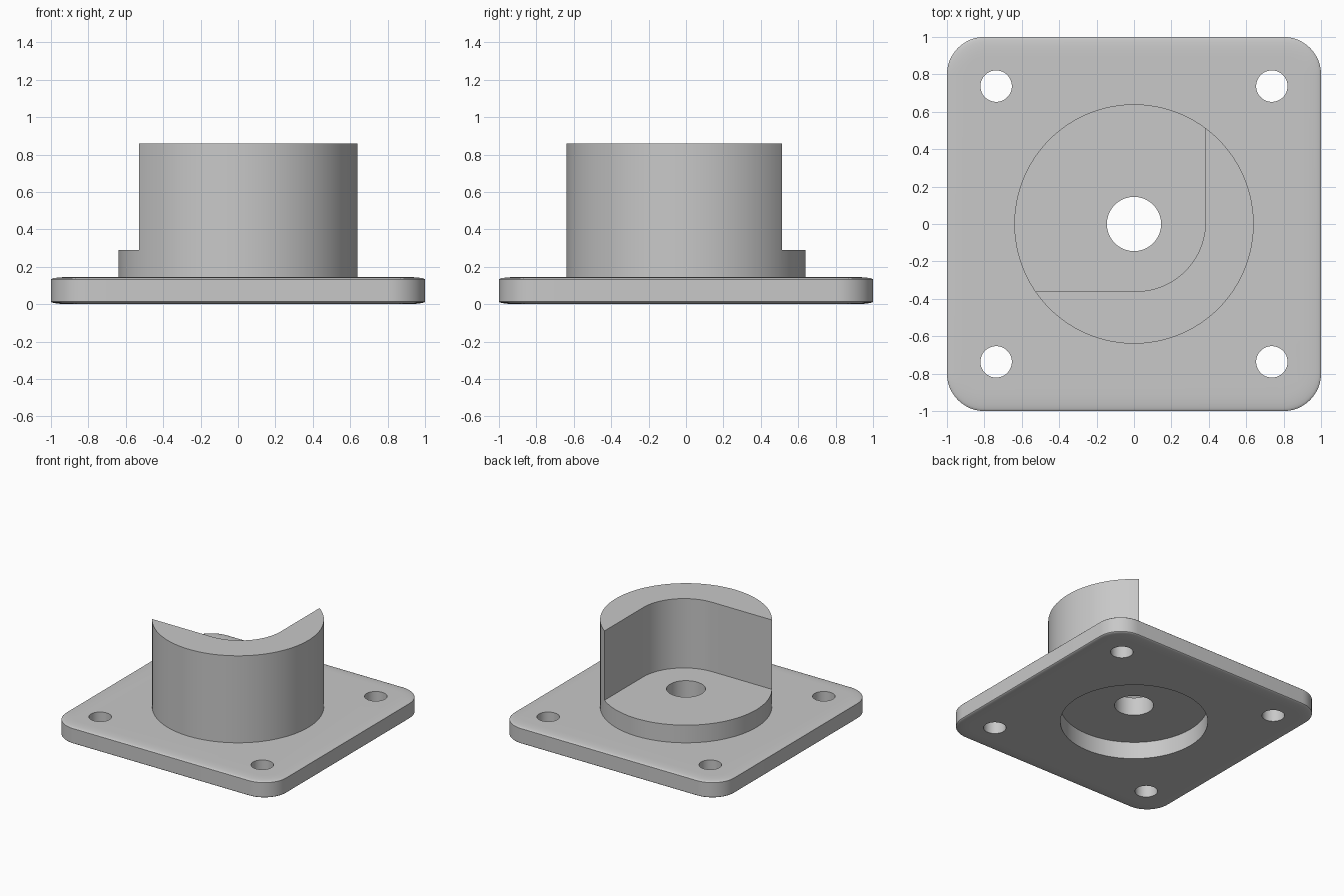
import bpy, bmesh
from math import cos, sin, pi, radians

if "Cube" in bpy.data.objects:
    bpy.data.objects.remove(bpy.data.objects["Cube"], do_unlink=True)

GREY = (0.58, 0.58, 0.58, 1)
mat = bpy.data.materials.new("light grey")
mat.use_nodes = True
mat.diffuse_color = GREY
mat.node_tree.nodes["Principled BSDF"].inputs["Base Color"].default_value = GREY


def arc(cx, cy, r, start, end, n):
    angles = [radians(start + (end - start) * i / n) for i in range(n + 1)]
    return [(cx + r * cos(a), cy + r * sin(a)) for a in angles]


def circle(cx, cy, r, n=64):
    return arc(cx, cy, r, 0, 360, n)[:-1]


def loft(name, layers):
    """Solid from stacked outlines: list of (outline, z)."""
    bm = bmesh.new()
    rings = [[bm.verts.new((x, y, z)) for x, y in pts] for pts, z in layers]
    for low, high in zip(rings, rings[1:]):
        for i in range(len(low)):
            j = (i + 1) % len(low)
            bm.faces.new((low[i], low[j], high[j], high[i]))
    bm.faces.new(rings[0][::-1])
    bm.faces.new(rings[-1])
    bmesh.ops.recalc_face_normals(bm, faces=bm.faces)
    mesh = bpy.data.meshes.new(name)
    bm.to_mesh(mesh)
    bm.free()
    mesh.materials.append(mat)
    obj = bpy.data.objects.new(name, mesh)
    bpy.context.collection.objects.link(obj)
    return obj


def combine(target, tool, operation):
    mod = target.modifiers.new("boolean", 'BOOLEAN')
    mod.operation, mod.solver, mod.object = operation, 'EXACT', tool
    bpy.ops.object.select_all(action='DESELECT')
    bpy.context.view_layer.objects.active = target
    target.select_set(True)
    bpy.ops.object.modifier_apply(modifier=mod.name)
    bpy.data.objects.remove(tool, do_unlink=True)


def rounded_square(inset):
    pts = []
    for k, (sx, sy) in enumerate([(1, 1), (-1, 1), (-1, -1), (1, -1)]):
        pts += arc(0.8 * sx, 0.8 * sy, 0.2 - inset, 90 * k, 90 * k + 90, 12)
    return pts


# Base plate with softly crowned edges
THICK, WIDE, DROP = 0.145, 0.1, 0.013
steps = [i * pi / 12 for i in range(7)]
edge = [(WIDE * (1 - cos(t)), DROP * (1 - sin(t))) for t in steps]
layers = [(rounded_square(d), h) for d, h in reversed(edge)]
layers += [(rounded_square(d), THICK - h) for d, h in edge]
plate = loft("mounting_plate", layers)

# Round boss, cut down to a low step beside a tall curved wall
boss = loft("boss", [(circle(0, 0, 0.64, 96), 0.06), (circle(0, 0, 0.64, 96), 0.86)])
notch = [(-1, 1), (-1, -0.36)] + arc(0.012, 0.01, 0.37, -90, 0, 24) + [(0.382, 1)]
combine(boss, loft("notch_cutter", [(notch, 0.29), (notch, 1)]), 'DIFFERENCE')
combine(plate, boss, 'UNION')

# Recess underneath, centre bore and corner screw holes
holes = [(0, 0, 0.55, 0.14), (0, 0, 0.145, 1)]
holes += [(0.737 * sx, 0.737 * sy, 0.084, 1) for sx in (-1, 1) for sy in (-1, 1)]
for x, y, r, top in holes:
    outline = circle(x, y, r)
    combine(plate, loft("hole_cutter", [(outline, -0.5), (outline, top)]), 'DIFFERENCE')

bpy.ops.object.select_all(action='DESELECT')
plate.select_set(True)
bpy.context.view_layer.objects.active = plate
bpy.ops.object.shade_smooth_by_angle(angle=radians(30))
